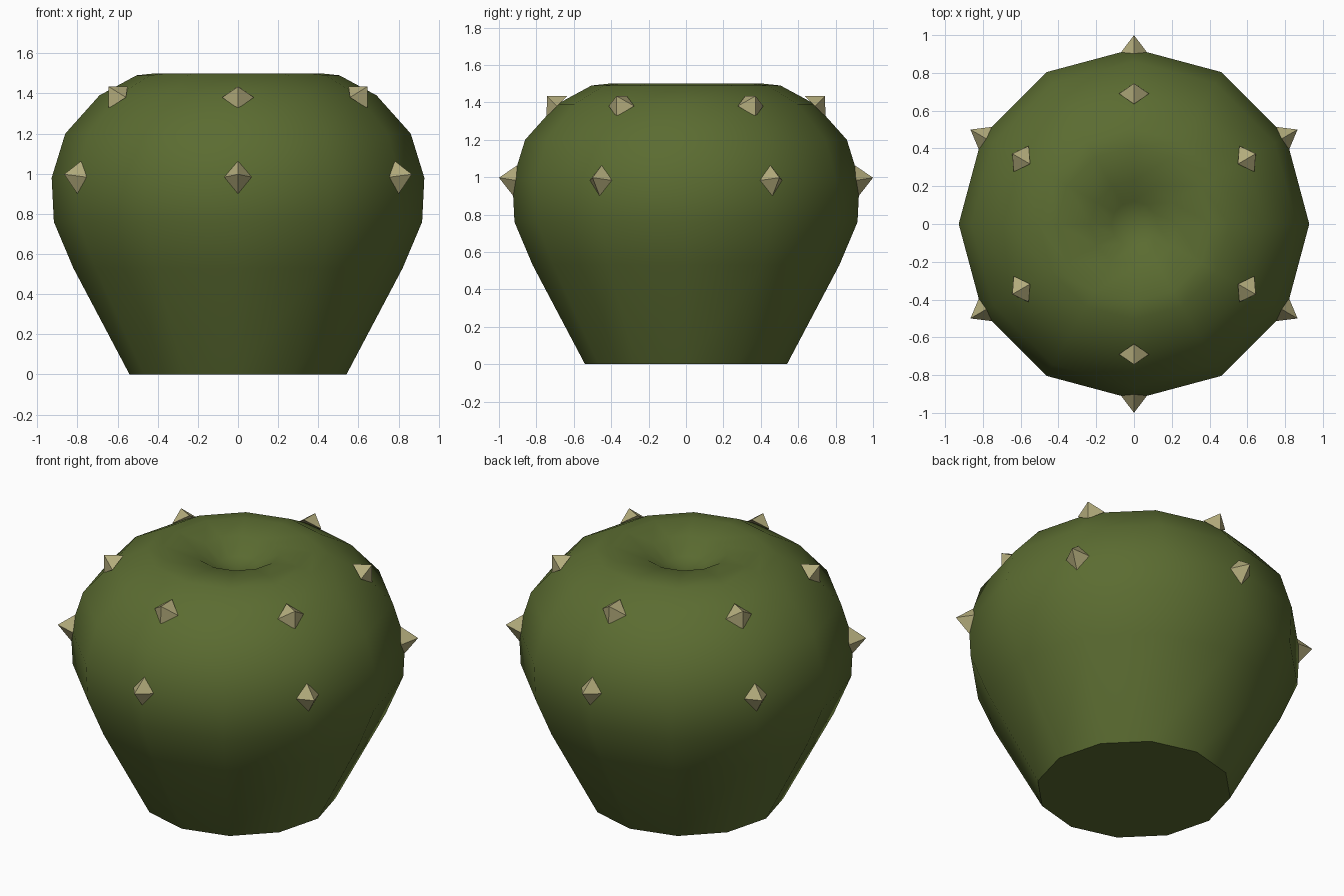
import bpy, bmesh, math
from mathutils import Vector, Matrix

if "Cube" in bpy.data.objects:
    bpy.data.objects.remove(bpy.data.objects["Cube"])


def material(name, rgb):
    m = bpy.data.materials.new(name)
    m.diffuse_color = (*rgb, 1)
    m.use_nodes = True
    m.node_tree.nodes["Principled BSDF"].inputs["Base Color"].default_value = m.diffuse_color
    return m


green = material("cactus green", (0.105, 0.15, 0.031))
straw = material("straw yellow", (0.45, 0.41, 0.2))


def finish(bm, name, mat):
    bmesh.ops.recalc_face_normals(bm, faces=bm.faces)
    me = bpy.data.meshes.new(name)
    bm.to_mesh(me)
    bm.free()
    me.materials.append(mat)
    ob = bpy.data.objects.new(name, me)
    bpy.context.collection.objects.link(ob)
    return ob


# Body: 12-sided lathe of (radius, height), ending in the dimple on top
SIDES = 12
profile = [(0.54, 0), (0.82, 0.53), (0.917, 0.76), (0.928, 0.98), (0.86, 1.20),
           (0.69, 1.39), (0.505, 1.49), (0.41, 1.50), (0.23, 1.475), (0.12, 1.40)]
bm = bmesh.new()
rings = []
for r, z in profile:
    rings.append([bm.verts.new((r * math.cos(math.tau * i / SIDES),
                                r * math.sin(math.tau * i / SIDES), z)) for i in range(SIDES)])
for a, b in zip(rings, rings[1:]):
    for i in range(SIDES):
        j = (i + 1) % SIDES
        bm.faces.new((a[i], a[j], b[j], b[i]))
bm.faces.new(rings[0])
centre = bm.verts.new((0, 0, 1.375))
for i in range(SIDES):
    bm.faces.new((rings[-1][i], rings[-1][(i + 1) % SIDES], centre))
body = finish(bm, "body", green)
bpy.context.view_layer.objects.active = body
body.select_set(True)
bpy.ops.object.shade_smooth_by_angle(angle=math.radians(50))
body.select_set(False)


# Spikes: four-sided pyramids in two rings of six
def spike_ring(name, r, z, tilt, height, side, up):
    bm = bmesh.new()
    for k in range(6):
        turn = Matrix.Rotation(math.radians(30 + 60 * k), 3, 'Z')
        axis = Vector((math.cos(tilt), 0, math.sin(tilt)))
        rise = Vector((-math.sin(tilt), 0, math.cos(tilt)))
        c = Vector((r, 0, z))
        lat = Vector((0, side, 0))
        base = [bm.verts.new(turn @ p) for p in (c + rise * up, c + lat, c - rise * up, c - lat)]
        tip = bm.verts.new(turn @ (c + axis * height))
        bm.faces.new(base)
        for i in range(4):
            bm.faces.new((base[i], base[(i + 1) % 4], tip))
    finish(bm, name, straw)


spike_ring("lower_spikes", 0.91, 0.983, math.radians(9), 0.091, 0.068, 0.085)
spike_ring("upper_spikes", 0.69, 1.38, math.radians(45), 0.076, 0.079, 0.078)
